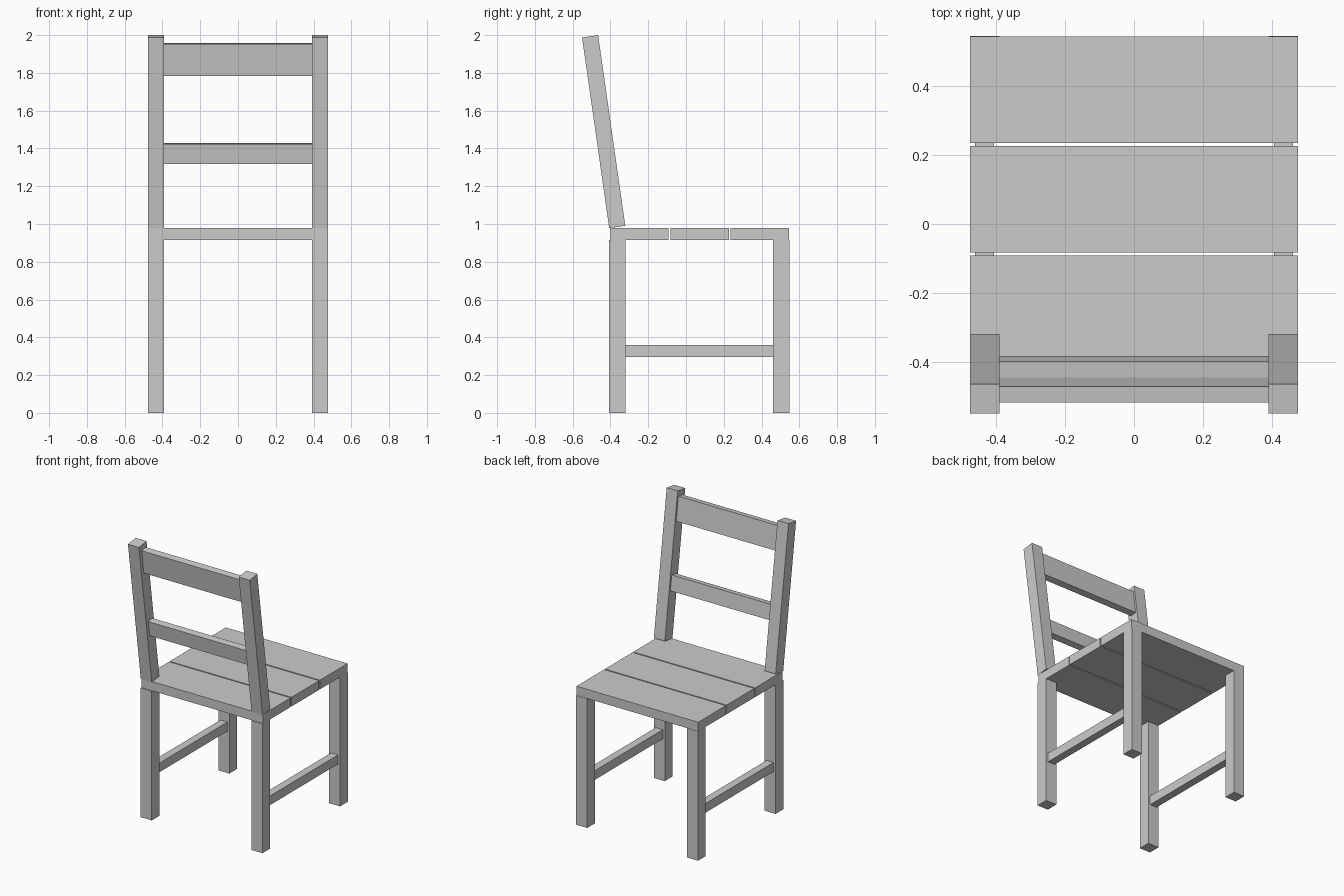
import bpy
from math import radians, sin, cos
from mathutils import Vector

cube = bpy.data.objects.get("Cube")
if cube:
    bpy.data.objects.remove(cube, do_unlink=True)

# Single plain grey
GREY = (0.6, 0.6, 0.6, 1)
grey = bpy.data.materials.new("light grey")
grey.use_nodes = True
grey.diffuse_color = GREY
grey.node_tree.nodes["Principled BSDF"].inputs["Base Color"].default_value = GREY


def box(name, centre, size, tilt=0.0):
    """Box of a given size, tilted about the x axis."""
    bpy.ops.mesh.primitive_cube_add(size=1, location=centre)
    obj = bpy.context.object
    obj.name = name
    obj.scale = size
    bpy.ops.object.transform_apply(location=False, rotation=False, scale=True)
    obj.rotation_euler.x = tilt
    obj.data.materials.append(grey)
    return obj


WIDTH = 0.954
POST = 0.086
POST_X = (WIDTH - POST) / 2
SEAT_BOTTOM, SEAT_TOP = 0.915, 0.98
BACK_Y, FAR_Y = -0.364, 0.504
TILT = radians(8.1)

# Legs, side stretchers and leaning back posts
post_length = 1.02
base = Vector((0, BACK_Y, 0.984))
lean = Vector((0, -sin(TILT), cos(TILT)))
for side, s in (("right", -1), ("left", 1)):
    x = s * POST_X
    for end, y in (("backrest", BACK_Y), ("open", FAR_Y)):
        box(f"{side}_{end}_leg", (x, y, SEAT_BOTTOM / 2), (POST, POST, SEAT_BOTTOM))
    box(f"{side}_stretcher", (x, (BACK_Y + FAR_Y) / 2, 0.328),
        (0.055, FAR_Y - BACK_Y - POST, 0.065))
    centre = base + lean * post_length / 2
    box(f"{side}_back_post", (x, centre.y, centre.z),
        (POST, POST, post_length), TILT)

# Three seat planks with narrow gaps
for i in range(3):
    box(f"seat_plank_{i + 1}", (0, -0.246 + i * 0.318, (SEAT_BOTTOM + SEAT_TOP) / 2),
        (WIDTH, 0.309, SEAT_TOP - SEAT_BOTTOM))

# Backrest slats, leaning with the posts
for name, y, z, height in (("upper_slat", -0.484, 1.872, 0.17),
                           ("lower_slat", -0.415, 1.373, 0.107)):
    box(name, (0, y, z), (WIDTH - 2 * POST, 0.047, height), TILT)
